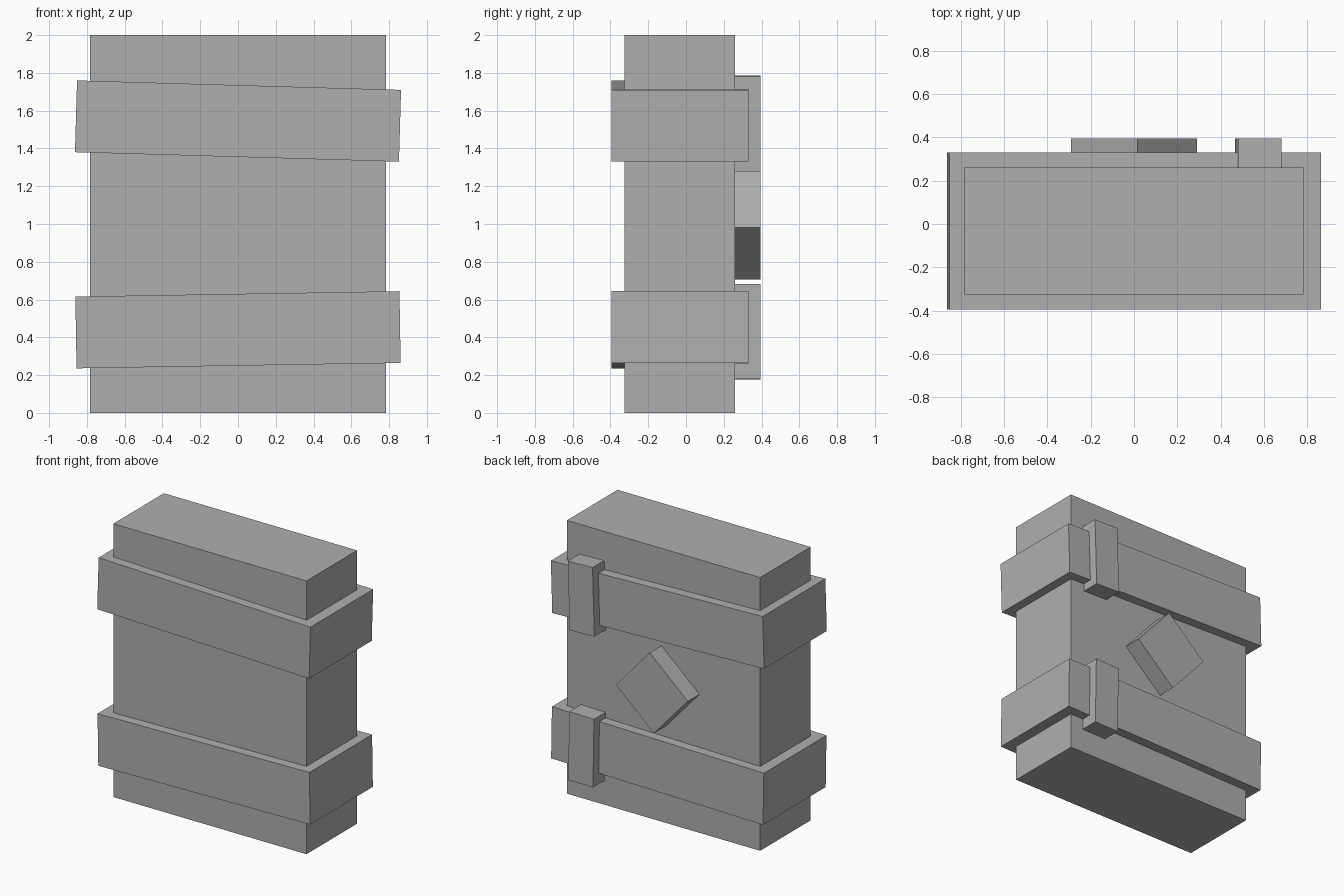
import bpy
from math import radians

if "Cube" in bpy.data.objects:
    bpy.data.objects.remove(bpy.data.objects["Cube"])

# Dark grey shared by all parts
grey = bpy.data.materials.new("dark_grey")
grey.diffuse_color = (0.43, 0.43, 0.43, 1)
grey.use_nodes = True
grey.node_tree.nodes["Principled BSDF"].inputs["Base Color"].default_value = grey.diffuse_color


def box(name, x, z, y0, y1, width, height, tilt=0.0):
    """Box spanning y0..y1, tilted in the front plane (positive = clockwise)."""
    bpy.ops.mesh.primitive_cube_add(size=1, location=(x, (y0 + y1) / 2, z))
    ob = bpy.context.object
    ob.name = name
    ob.scale = (width, y1 - y0, height)
    ob.rotation_euler = (0, radians(tilt), 0)
    ob.data.materials.append(grey)
    return ob


# Main slab
box("body", 0, 1.0, -0.325, 0.26, 1.565, 2.0)

# Slightly crooked straps wrapped round the body, each with a buckle on the back
for label, z, tilt, buckle_z in (("upper", 1.545, 1.67, 1.533),
                                 ("lower", 0.44, -0.95, 0.43)):
    box(label + "_strap", 0, z, -0.395, 0.33, 1.716, 0.38, tilt)
    box(label + "_buckle", 0.573, buckle_z, 0.255, 0.395, 0.2, 0.502, tilt)

# Diamond plate on the back
box("diamond_plate", 0, 0.997, 0.255, 0.395, 0.412, 0.412, 48.3)
